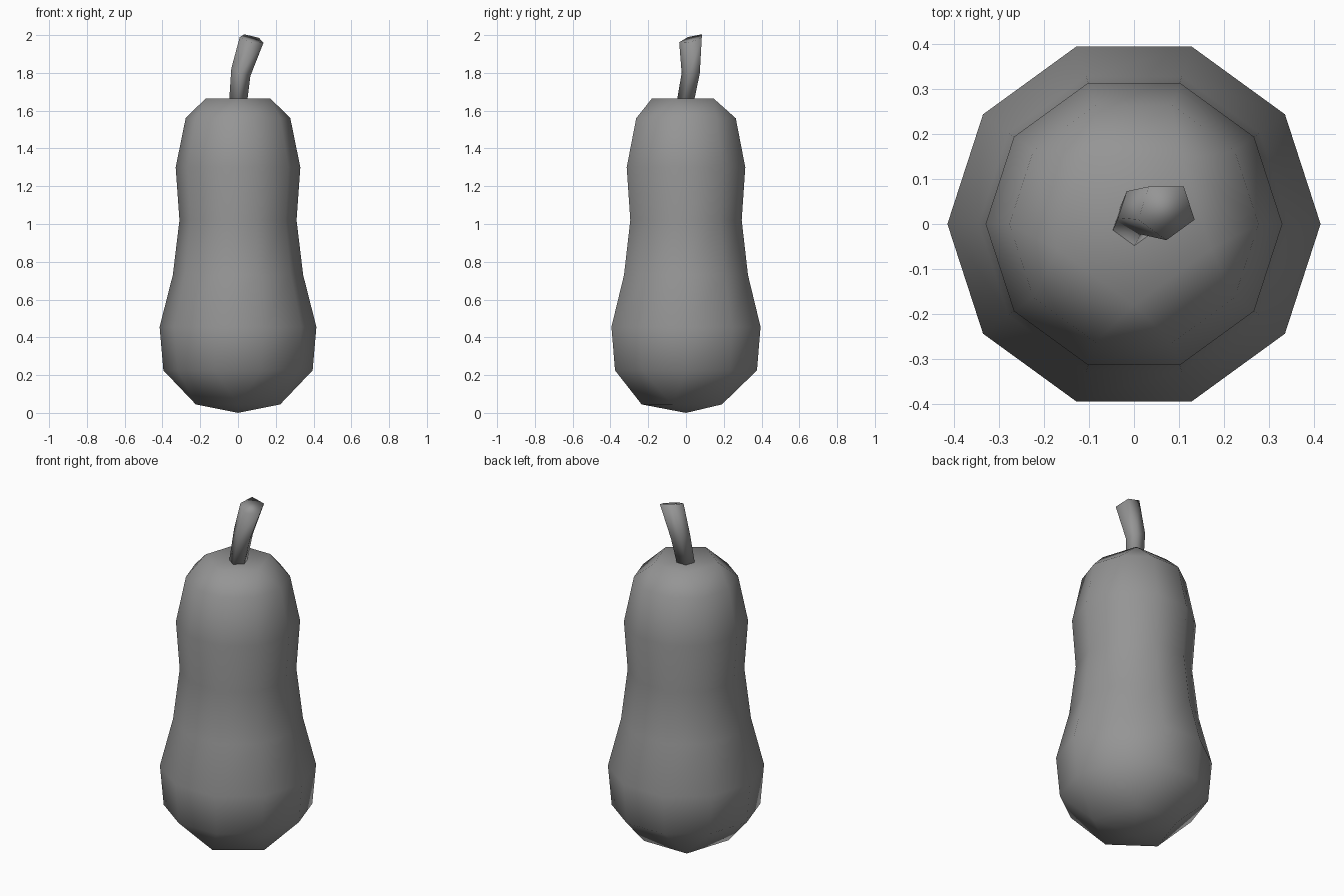
import bpy
import bmesh
from math import cos, sin, pi

if "Cube" in bpy.data.objects:
    bpy.data.objects.remove(bpy.data.objects["Cube"])

GREY = (0.3, 0.3, 0.3, 1)
skin = bpy.data.materials.new("plain grey")
skin.use_nodes = True
skin.diffuse_color = GREY
skin.node_tree.nodes["Principled BSDF"].inputs["Base Color"].default_value = GREY


def ring(bm, sides, r, centre, start=0.0, slope=(0, 0)):
    """Regular ring of vertices, optionally tilted by a slope in x and y."""
    out = []
    for i in range(sides):
        a = start + 2 * pi * i / sides
        x, y = r * cos(a), r * sin(a)
        z = centre[2] + slope[0] * x + slope[1] * y
        out.append(bm.verts.new((centre[0] + x, centre[1] + y, z)))
    return out


def bridge(bm, a, b):
    n = len(a)
    for i in range(n):
        j = (i + 1) % n
        bm.faces.new((a[i], a[j], b[j], b[i]))


def fan(bm, loop, tip):
    pole = bm.verts.new(tip)
    for i in range(len(loop)):
        bm.faces.new((loop[i], loop[(i + 1) % len(loop)], pole))


def finish(bm, name):
    bmesh.ops.recalc_face_normals(bm, faces=bm.faces)
    mesh = bpy.data.meshes.new(name)
    bm.to_mesh(mesh)
    bm.free()
    mesh.materials.append(skin)
    mesh.shade_smooth()
    obj = bpy.data.objects.new(name, mesh)
    bpy.context.collection.objects.link(obj)
    return obj


# Gourd body: ten-sided rings closed by five-sided caps
PROFILE = [(0.395, 0.225), (0.415, 0.455), (0.345, 0.73), (0.31, 1.02),
           (0.33, 1.30), (0.277, 1.56)]
bm = bmesh.new()
rings = [ring(bm, 10, r, (0, 0, z)) for r, z in PROFILE]
for low, high in zip(rings, rings[1:]):
    bridge(bm, low, high)

for big, r, z, tip in ((rings[0], 0.235, 0.045, 0.0), (rings[-1], 0.18, 1.665, 1.645)):
    cap = ring(bm, 5, r, (0, 0, z), start=-pi / 2)
    for k in range(5):
        # each cap corner meets one edge of the big ring, each cap edge the next
        a, b, c = (big[(7 + 2 * k + s) % 10] for s in range(3))
        bm.faces.new((a, b, cap[k]))
        bm.faces.new((b, c, cap[(k + 1) % 5], cap[k]))
    fan(bm, cap, (0, 0, tip))
finish(bm, "gourd_body")

# Bent five-sided stem
STEM = [(0.05, (0, 0, 1.64), (0, 0)),
        (0.053, (0.015, 0.03, 1.805), (-0.4, 0.1)),
        (0.066, (0.072, 0.03, 1.98), (-0.24, 0.28))]
bm = bmesh.new()
rings = [ring(bm, 5, r, c, -pi / 2, s) for r, c, s in STEM]
for low, high in zip(rings, rings[1:]):
    bridge(bm, low, high)
bm.faces.new(rings[0])
bm.faces.new(rings[-1])
finish(bm, "stem")
